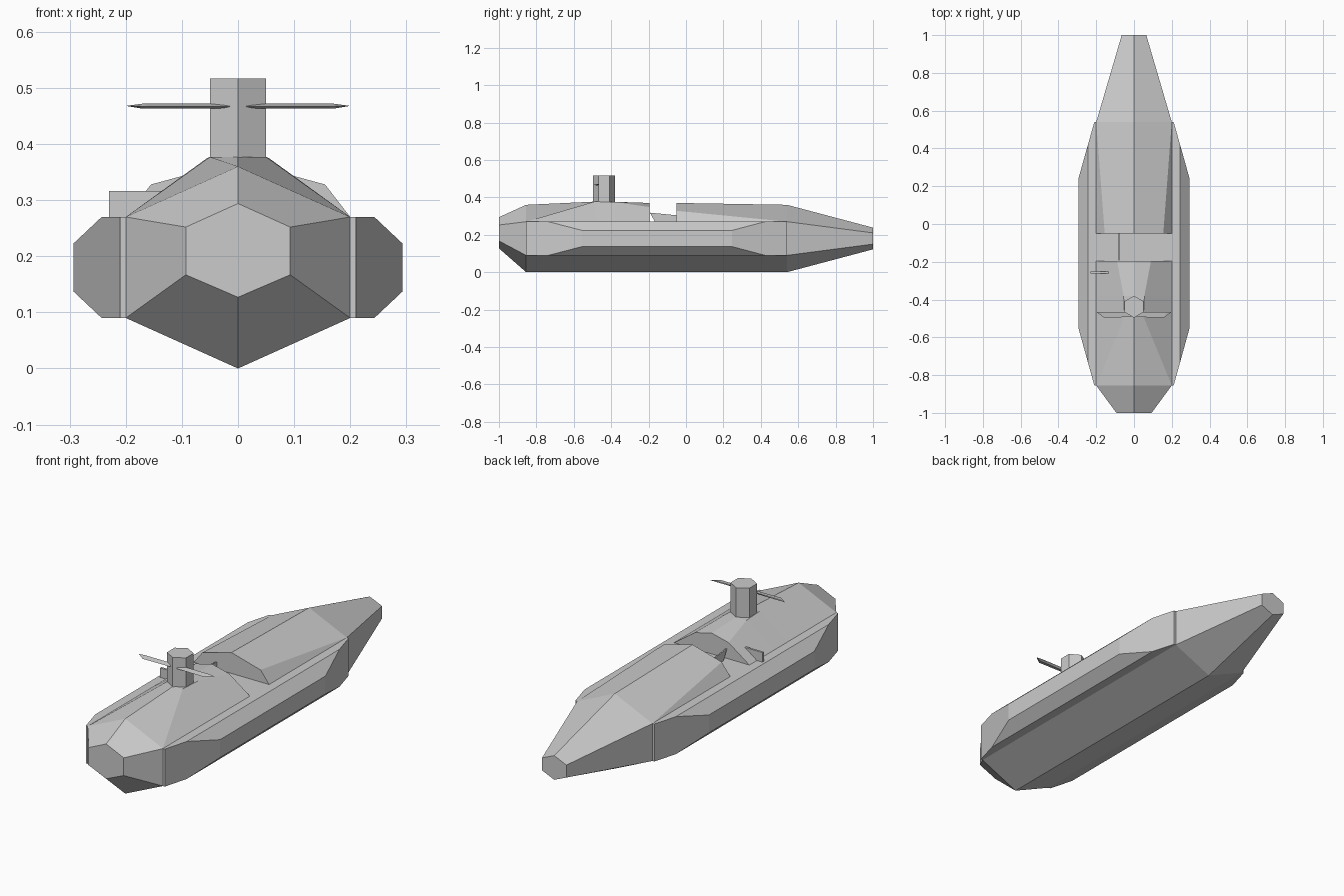
import bpy, bmesh, math

if "Cube" in bpy.data.objects:
    bpy.data.objects.remove(bpy.data.objects["Cube"])


def finish(name, bm):
    bmesh.ops.remove_doubles(bm, verts=bm.verts, dist=0.0005)
    bmesh.ops.recalc_face_normals(bm, faces=bm.faces)
    mesh = bpy.data.meshes.new(name)
    bm.to_mesh(mesh)
    bm.free()
    obj = bpy.data.objects.new(name, mesh)
    bpy.context.collection.objects.link(obj)
    return obj


def loft(name, sections):
    """Skin mirrored half profiles (keel to crown) placed along y."""
    bm = bmesh.new()
    rings = []
    for y, half in sections:
        pts = half + [(-x, z) for x, z in half[-2:0:-1]]
        rings.append([bm.verts.new((x, y, z)) for x, z in pts])
    n = len(rings[0])
    for a, b in zip(rings, rings[1:]):
        for i in range(n):
            j = (i + 1) % n
            bm.faces.new((a[i], a[j], b[j], b[i]))
    bm.faces.new(rings[0])
    bm.faces.new(rings[-1])
    return finish(name, bm)


def solid(name, points):
    """Convex faceted solid around a few corner points."""
    bm = bmesh.new()
    for p in points:
        bm.verts.new(p)
    bmesh.ops.convex_hull(bm, input=bm.verts)
    bmesh.ops.dissolve_limit(bm, angle_limit=math.radians(1),
                             verts=bm.verts, edges=bm.edges)
    return finish(name, bm)


def body(shoulder, crown):
    return [(0, 0), (0.2, 0.09), (0.2, 0.27), shoulder, (0, crown)]


# Hull with raised fore and aft decks and a sunken well between them
loft("hull", [
    (-1.0, [(0, 0.127), (0.093, 0.167), (0.093, 0.252), (0.093, 0.252), (0, 0.294)]),
    (-0.855, body((0.2, 0.27), 0.36)),
    (-0.49, body((0.05, 0.377), 0.377)),
    (-0.38, body((0.055, 0.375), 0.376)),
    (-0.195, body((0.09, 0.348), 0.37)),
    (-0.195, body((0.09, 0.27), 0.27)),
    (-0.05, body((0.155, 0.27), 0.27)),
    (-0.05, body((0.155, 0.328), 0.37)),
    (0.54, body((0.2, 0.27), 0.36)),
    (1.0, [(0, 0.122), (0.065, 0.15), (0.065, 0.21), (0.065, 0.21), (0, 0.238)]),
])

# Chamfered tanks along both sides, and two diving planes on the tower
for side, label in ((1, "right"), (-1, "left")):
    tank = []
    for x, y0, y1, z0, z1 in ((0.195, -0.855, 0.54, 0.09, 0.27),
                              (0.21, -0.855, 0.54, 0.09, 0.27),
                              (0.243, -0.736, 0.423, 0.09, 0.27),
                              (0.293, -0.555, 0.245, 0.137, 0.223)):
        tank += [(side * x, y, z) for y in (y0, y1) for z in (z0, z1)]
    solid(label + "_side_tank", tank)

    plane = [(0, -0.48, 0.467), (side * 0.2, -0.465, 0.468), (side * 0.16, -0.495, 0.467)]
    plane += [(side * x, y, z) for x in (0.02, 0.17)
              for y, z in ((-0.467, 0.472), (-0.475, 0.463))]
    plane.append((side * 0.02, -0.493, 0.467))
    solid(label + "_diving_plane", plane)

# Six-sided tower
tower = []
for i in range(6):
    a = math.radians(30 + 60 * i)
    tower += [(0.058 * math.cos(a), -0.438 + 0.058 * math.sin(a), z) for z in (0.35, 0.517)]
solid("tower", tower)

# Small upright plate on the left deck edge
solid("deck_plate", [(x, y, z) for x in (-0.23, -0.135)
                     for y in (-0.262, -0.252) for z in (0.268, 0.316)])

# Thin upright fin standing in the well
solid("well_fin", [(x, y, z) for x in (-0.083, -0.077)
                   for y, z in ((-0.193, 0.318), (-0.165, 0.268), (-0.05, 0.268), (-0.05, 0.304))])
